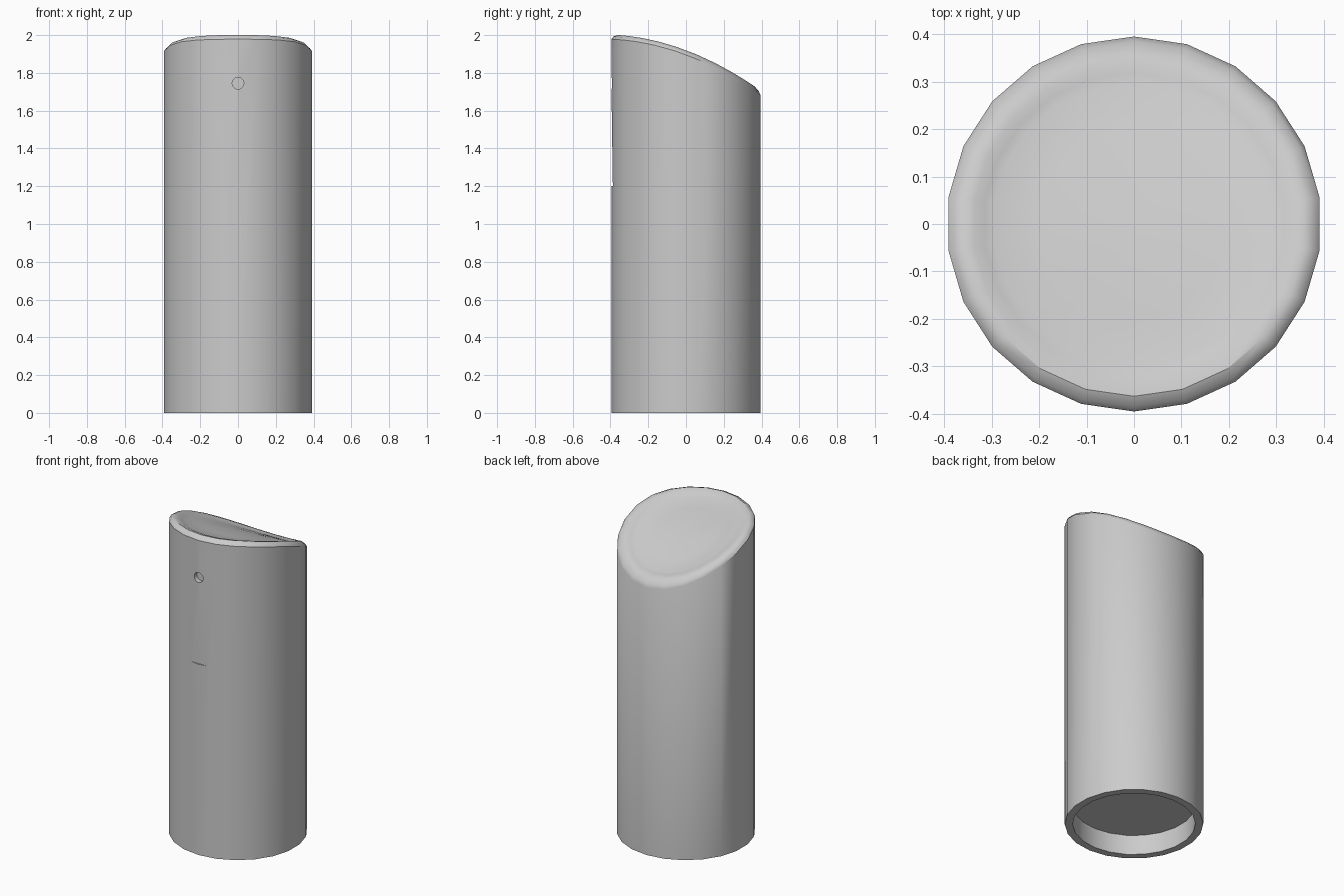
import bpy, bmesh, math

if "Cube" in bpy.data.objects:
    bpy.data.objects.remove(bpy.data.objects["Cube"])

SIDES = 22


def slope(y):
    # curved slant of the top, high at the front
    return 1.918 - 0.375 * y - 0.42 * y * y


def new_object(name, bm):
    bmesh.ops.recalc_face_normals(bm, faces=bm.faces[:])
    mesh = bpy.data.meshes.new(name)
    bm.to_mesh(mesh)
    bm.free()
    obj = bpy.data.objects.new(name, mesh)
    bpy.context.collection.objects.link(obj)
    return obj


def cut(target, cutter):
    mod = target.modifiers.new("cut", 'BOOLEAN')
    mod.operation = 'DIFFERENCE'
    mod.solver = 'EXACT'
    mod.object = cutter
    bpy.context.view_layer.objects.active = target
    bpy.ops.object.modifier_apply(modifier=mod.name)
    bpy.data.objects.remove(cutter)


# Body: rings from the base recess, up the wall, over the rim, into the dish
# (radius, height, height follows the slanted top)
profile = [
    (0.35, 0.125, False), (0.35, 0, False), (0.395, 0, False),
    (0.395, -0.022, True), (0.385, -0.008, True), (0.363, 0.002, True),
    (0.34, -0.002, True), (0.318, -0.012, True), (0.298, -0.02, True),
    (0.2, -0.027, True), (0.1, -0.03, True),
]
bm = bmesh.new()
rings = []
for r, h, on_top in profile:
    ring = []
    for i in range(SIDES):
        a = math.pi / 2 + 2 * math.pi * i / SIDES
        x, y = r * math.cos(a), r * math.sin(a)
        ring.append(bm.verts.new((x, y, h + slope(y) if on_top else h)))
    rings.append(ring)
for lo, hi in zip(rings, rings[1:]):
    for i in range(SIDES):
        j = (i + 1) % SIDES
        bm.faces.new((lo[i], lo[j], hi[j], hi[i]))
bm.faces.new(rings[0])
centre = bm.verts.new((0, 0, slope(0) - 0.031))
for i in range(SIDES):
    bm.faces.new((rings[-1][i], rings[-1][(i + 1) % SIDES], centre))
body = new_object("body", bm)

# Shallow tapered flat on the front
bm = bmesh.new()
section = [(-0.45, 1.2), (-0.3875, 1.2), (-0.396, 1.8), (-0.45, 1.8)]
sides = [[bm.verts.new((x, y, z)) for y, z in section] for x in (-0.2, 0.2)]
for s in sides:
    bm.faces.new(s)
for i in range(4):
    j = (i + 1) % 4
    bm.faces.new((sides[0][i], sides[0][j], sides[1][j], sides[1][i]))
cut(body, new_object("flat_cutter", bm))

# Small round hole near the top of the front
bpy.ops.mesh.primitive_cylinder_add(vertices=20, radius=0.031, depth=0.1,
                                    location=(0, -0.415, 1.745),
                                    rotation=(math.pi / 2, 0, 0))
cut(body, bpy.context.object)

# Smooth shading with crisp edges
bpy.ops.object.select_all(action='DESELECT')
body.select_set(True)
bpy.context.view_layer.objects.active = body
bpy.ops.object.shade_smooth_by_angle(angle=math.radians(35))
